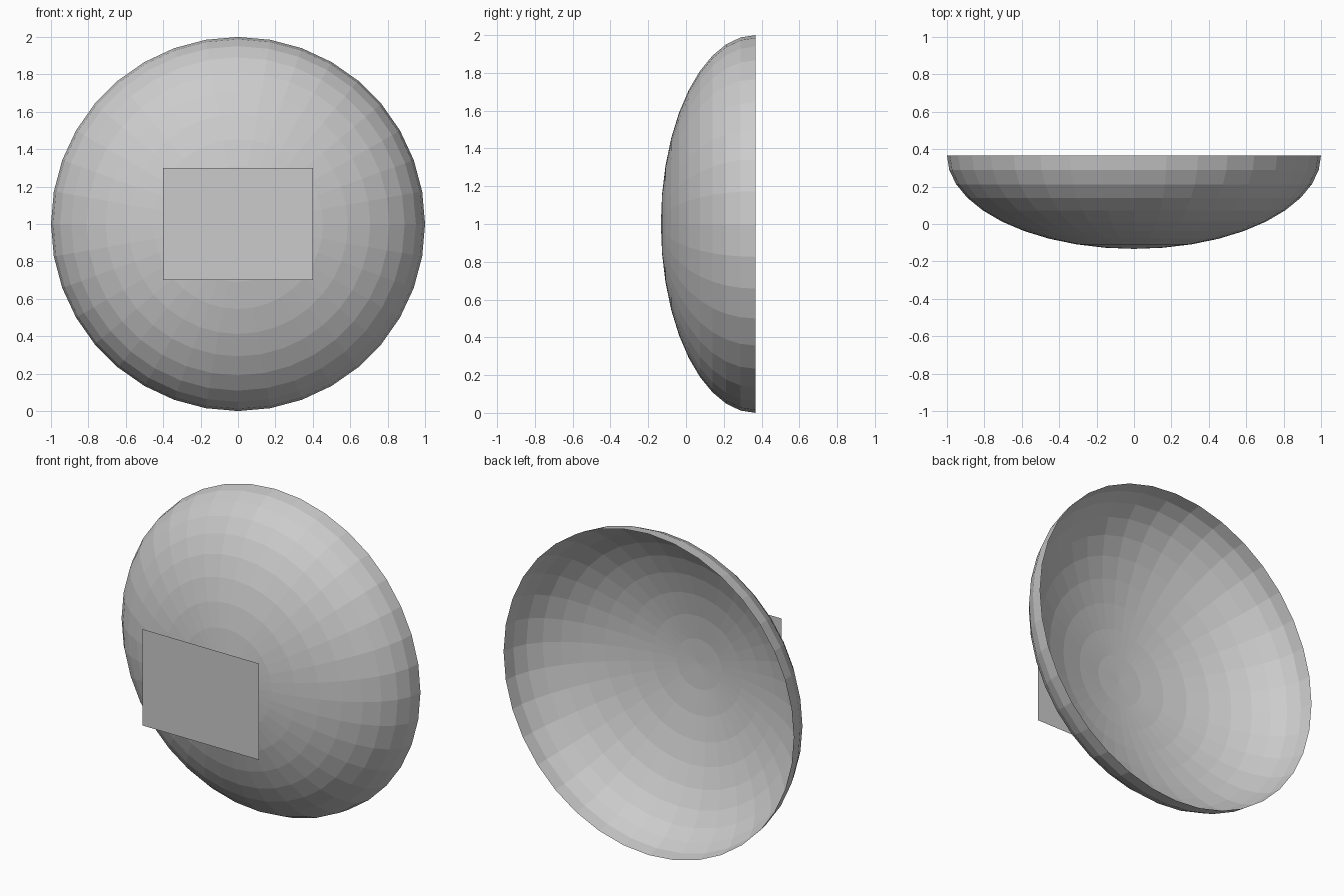
import bpy
import bmesh
from math import sin, cos, radians
from mathutils import Matrix

cube = bpy.data.objects.get("Cube")
if cube:
    bpy.data.objects.remove(cube)

RIM_Y = 0.367      # plane of the open rim
DEPTH = 0.5        # rim to the front of the bowl
SEGMENTS, RINGS = 36, 10

# Shared flat grey
grey = bpy.data.materials.new("plain_grey")
grey.use_nodes = True
colour = (0.6, 0.6, 0.6, 1.0)
grey.diffuse_color = colour
grey.node_tree.nodes["Principled BSDF"].inputs["Base Color"].default_value = colour


def make_object(name, bm):
    mesh = bpy.data.meshes.new(name)
    bm.to_mesh(mesh)
    bm.free()
    mesh.materials.append(grey)
    obj = bpy.data.objects.new(name, mesh)
    bpy.context.collection.objects.link(obj)
    return obj


# Dish: quarter ellipse spun about the y axis, an open shell facing back
bm = bmesh.new()
profile = []
for i in range(RINGS + 1):
    a = radians(90 * i / RINGS)
    profile.append(bm.verts.new((sin(a), RIM_Y - DEPTH * cos(a), 1)))
edges = [bm.edges.new(pair) for pair in zip(profile, profile[1:])]
bmesh.ops.spin(bm, geom=profile + edges, cent=(0, 0, 1), axis=(0, 1, 0),
               angle=radians(360), steps=SEGMENTS)
bmesh.ops.remove_doubles(bm, verts=bm.verts[:], dist=0.0001)
bmesh.ops.recalc_face_normals(bm, faces=bm.faces[:])
pole = min(bm.faces, key=lambda f: f.calc_center_median().y)
if pole.normal.y > 0:
    bmesh.ops.reverse_faces(bm, faces=bm.faces[:])
make_object("dish", bm)

# Front panel: flat upright rectangle floating ahead of the dish
bm = bmesh.new()
placement = (Matrix.Translation((0, -RIM_Y, 1))
             @ Matrix.Rotation(radians(90), 4, "X")
             @ Matrix.Diagonal((0.8, 0.6, 1, 1)))
bmesh.ops.create_grid(bm, x_segments=1, y_segments=1, size=0.5, matrix=placement)
make_object("front_panel", bm)
